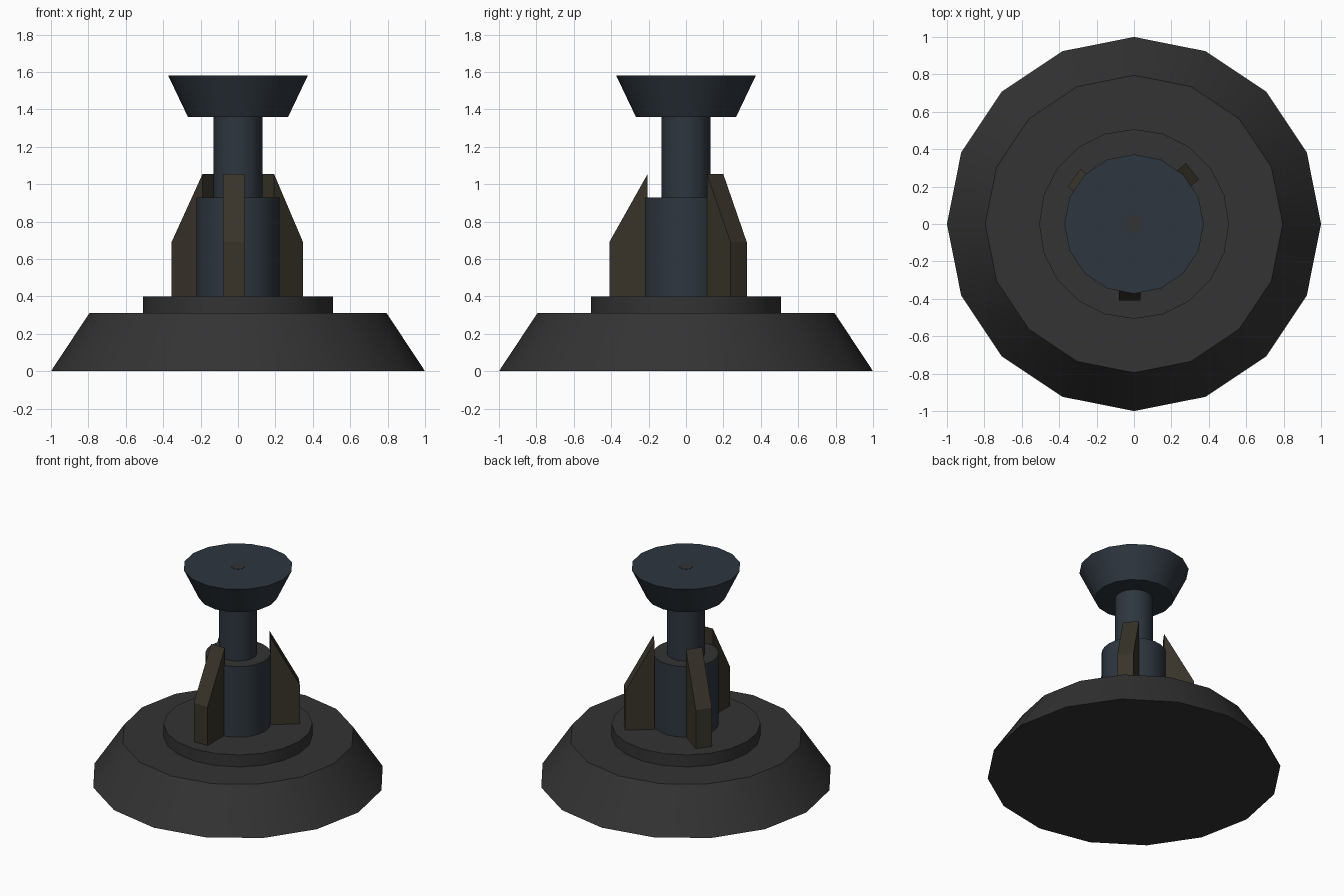
import bpy, bmesh, math

if "Cube" in bpy.data.objects:
    bpy.data.objects.remove(bpy.data.objects["Cube"])


def material(name, rgb):
    m = bpy.data.materials.new(name)
    m.diffuse_color = (*rgb, 1)
    m.use_nodes = True
    m.node_tree.nodes["Principled BSDF"].inputs["Base Color"].default_value = m.diffuse_color
    return m


dark = material("dark_grey", (0.033, 0.033, 0.033))
blue = material("blue_grey", (0.027, 0.037, 0.049))
brown = material("dark_brown", (0.040, 0.034, 0.023))


def finish(name, bm, mats, smooth):
    bmesh.ops.recalc_face_normals(bm, faces=bm.faces[:])
    me = bpy.data.meshes.new(name)
    bm.to_mesh(me)
    bm.free()
    for m in mats:
        me.materials.append(m)
    ob = bpy.data.objects.new(name, me)
    bpy.context.collection.objects.link(ob)
    if smooth:
        bpy.ops.object.select_all(action='DESELECT')
        bpy.context.view_layer.objects.active = ob
        ob.select_set(True)
        bpy.ops.object.shade_smooth_by_angle(angle=math.radians(35))
    return ob


def frustum(name, r0, r1, z0, z1, sides, mat, cap=None):
    """Capped cone section, first vertex on +x; optional other top colour."""
    bm = bmesh.new()
    rings = [[bm.verts.new((r * math.cos(2 * math.pi * i / sides),
                            r * math.sin(2 * math.pi * i / sides), z))
              for i in range(sides)] for r, z in ((r0, z0), (r1, z1))]
    for i in range(sides):
        j = (i + 1) % sides
        bm.faces.new((rings[0][i], rings[0][j], rings[1][j], rings[1][i]))
    bm.faces.new(rings[0])
    top = bm.faces.new(rings[1])
    if cap:
        top.material_index = 1
    return finish(name, bm, [mat, cap] if cap else [mat], True)


def fin(name, angle, r_in, r_out, t0, t1):
    """Sloped plate in the radial direction, spanning t0..t1 sideways."""
    profile = [(r_in, 0.40), (r_out, 0.40), (r_out, 0.69), (r_in, 1.055)]
    c, s = math.cos(math.radians(angle)), math.sin(math.radians(angle))
    bm = bmesh.new()
    a, b = ([bm.verts.new((r * c - t * s, r * s + t * c, z)) for r, z in profile]
            for t in (t0, t1))
    bm.faces.new(a)
    bm.faces.new(b)
    for i in range(4):
        j = (i + 1) % 4
        bm.faces.new((a[i], a[j], b[j], b[i]))
    return finish(name, bm, [brown], False)


# Stepped base
frustum("base", 1.0, 0.795, 0.0, 0.31, 16, dark)
frustum("collar", 0.507, 0.507, 0.31, 0.40, 20, dark)

# Column, neck and flared head
frustum("lower_column", 0.222, 0.222, 0.40, 0.93, 24, blue, dark)
frustum("neck", 0.13, 0.13, 0.93, 1.36, 24, blue)
frustum("flared_head", 0.268, 0.373, 1.36, 1.58, 16, blue)
frustum("head_pin", 0.047, 0.047, 1.57, 1.582, 16, dark)

# Three slightly uneven support fins
fin("front_fin", -90, 0.205, 0.41, -0.08, 0.034)
fin("right_fin", 39, 0.22, 0.42, -0.034, 0.078)
fin("left_fin", 144, 0.20, 0.405, -0.069, 0.047)
